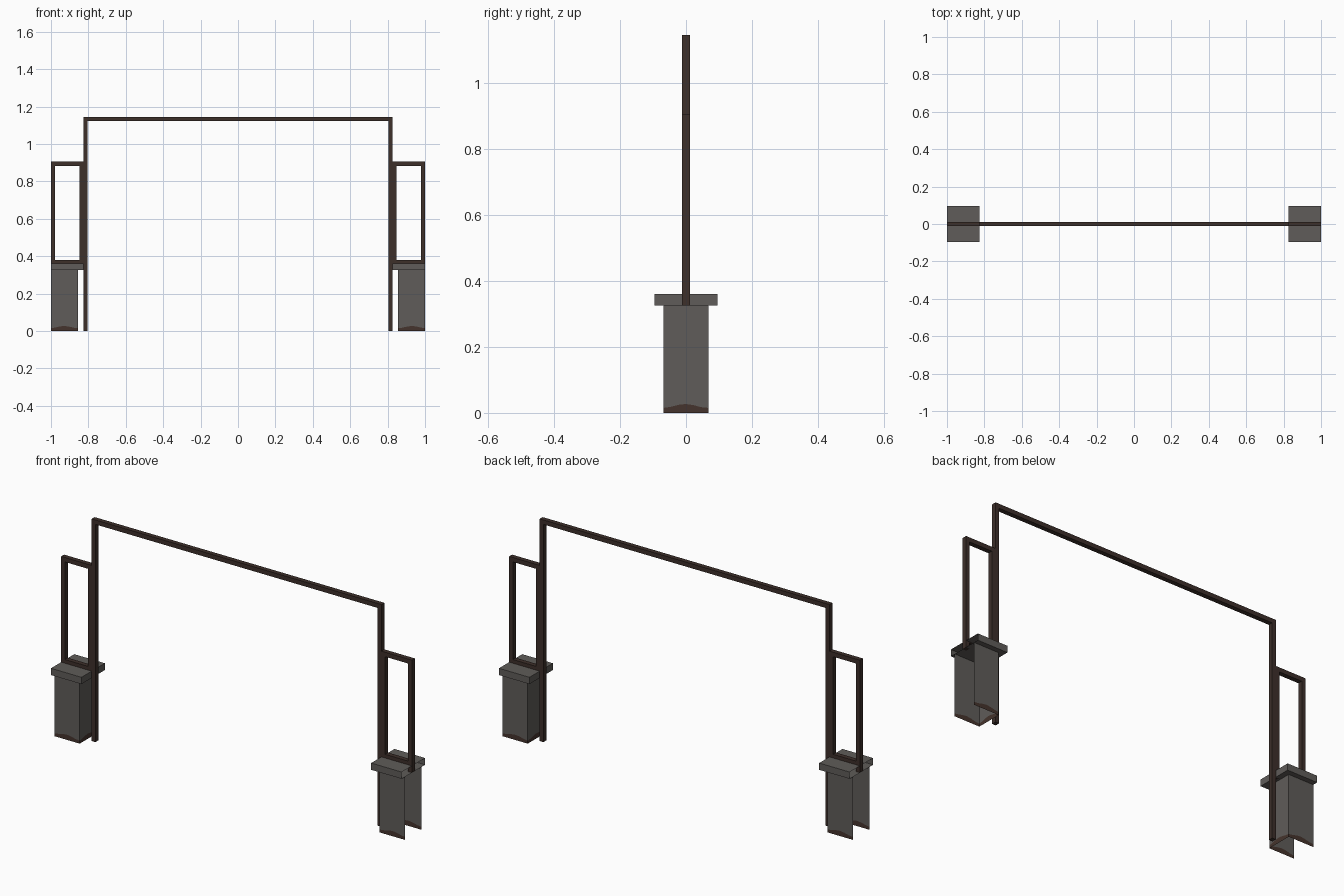
import bpy, bmesh, math

if "Cube" in bpy.data.objects:
    bpy.data.objects.remove(bpy.data.objects["Cube"])


def material(name, rgb):
    m = bpy.data.materials.new(name)
    m.diffuse_color = (*rgb, 1.0)
    m.use_nodes = True
    m.node_tree.nodes["Principled BSDF"].inputs["Base Color"].default_value = m.diffuse_color
    return m


WOOD = material("dark brown wood", (0.047, 0.029, 0.023))
STONE = material("grey stone", (0.115, 0.107, 0.100))
DIRT = material("brown dirt", (0.060, 0.034, 0.026))


def finish(bm, name, mats):
    me = bpy.data.meshes.new(name)
    bm.to_mesh(me)
    bm.free()
    for m in mats:
        me.materials.append(m)
    ob = bpy.data.objects.new(name, me)
    bpy.context.collection.objects.link(ob)
    return ob


def box(name, lo, hi, mat, open_x=0):
    """Axis-aligned box; open_x = +1/-1 leaves that x side open."""
    bm = bmesh.new()
    bmesh.ops.create_cube(bm, size=1)
    for v in bm.verts:
        for i in range(3):
            v.co[i] = hi[i] if v.co[i] > 0 else lo[i]
    bm.normal_update()
    if open_x:
        gone = [f for f in bm.faces if f.normal.x * open_x > 0.9]
        bmesh.ops.delete(bm, geom=gone, context='FACES')
    return finish(bm, name, [mat])


def bar(name, side, x0, x1, z0, z1, y=0.012):
    """Wooden bar given in right-hand coordinates, mirrored by side."""
    a, b = sorted((side * x0, side * x1))
    return box(name, (a, -y, z0), (b, y, z1), WOOD)


def pedestal(name, side):
    """Three-walled pedestal, open outside and below, with a wavy dirty foot."""
    bm = bmesh.new()
    corners = [(1.0, -0.068), (0.855, -0.068), (0.855, 0.068), (1.0, 0.068)]
    n = 6
    path = []
    for (xa, ya), (xb, yb) in zip(corners, corners[1:]):
        path += [(xa + (xb - xa) * i / n, ya + (yb - ya) * i / n) for i in range(n)]
    path.append(corners[-1])
    rows = []
    for i, (x, y) in enumerate(path):
        dirt = 0.021 + 0.006 * math.sin(i * 1.05 - 1.5)
        rows.append([bm.verts.new((side * x, y, z)) for z in (0, dirt, 0.325)])
    for a, b in zip(rows, rows[1:]):
        for k in (0, 1):
            quad = [a[k], b[k], b[k + 1], a[k + 1]]
            f = bm.faces.new(quad if side < 0 else quad[::-1])
            f.material_index = 1 - k
    return finish(bm, name, [STONE, DIRT])


# Main gateway: top beam between two tall posts
box("top_beam", (-0.826, -0.012, 1.122), (0.826, 0.012, 1.145), WOOD)

for side, label in ((-1, "left"), (1, "right")):
    bar(label + "_tall_post", side, 0.805, 0.826, 0.0, 1.122)
    # Side window frame
    bar(label + "_frame_outer_post", side, 0.979, 1.0, 0.325, 0.882)
    bar(label + "_frame_inner_post", side, 0.826, 0.848, 0.325, 0.882)
    bar(label + "_frame_top_rail", side, 0.826, 1.0, 0.882, 0.905)
    bar(label + "_frame_bottom_rail", side, 0.848, 0.979, 0.355, 0.379)
    # Stone pedestal and its cap, open where they meet the wall
    a, b = sorted((side * 0.826, side * 1.0))
    box(label + "_pedestal_cap", (a, -0.095, 0.325), (b, 0.095, 0.36), STONE, side)
    pedestal(label + "_pedestal", side)
